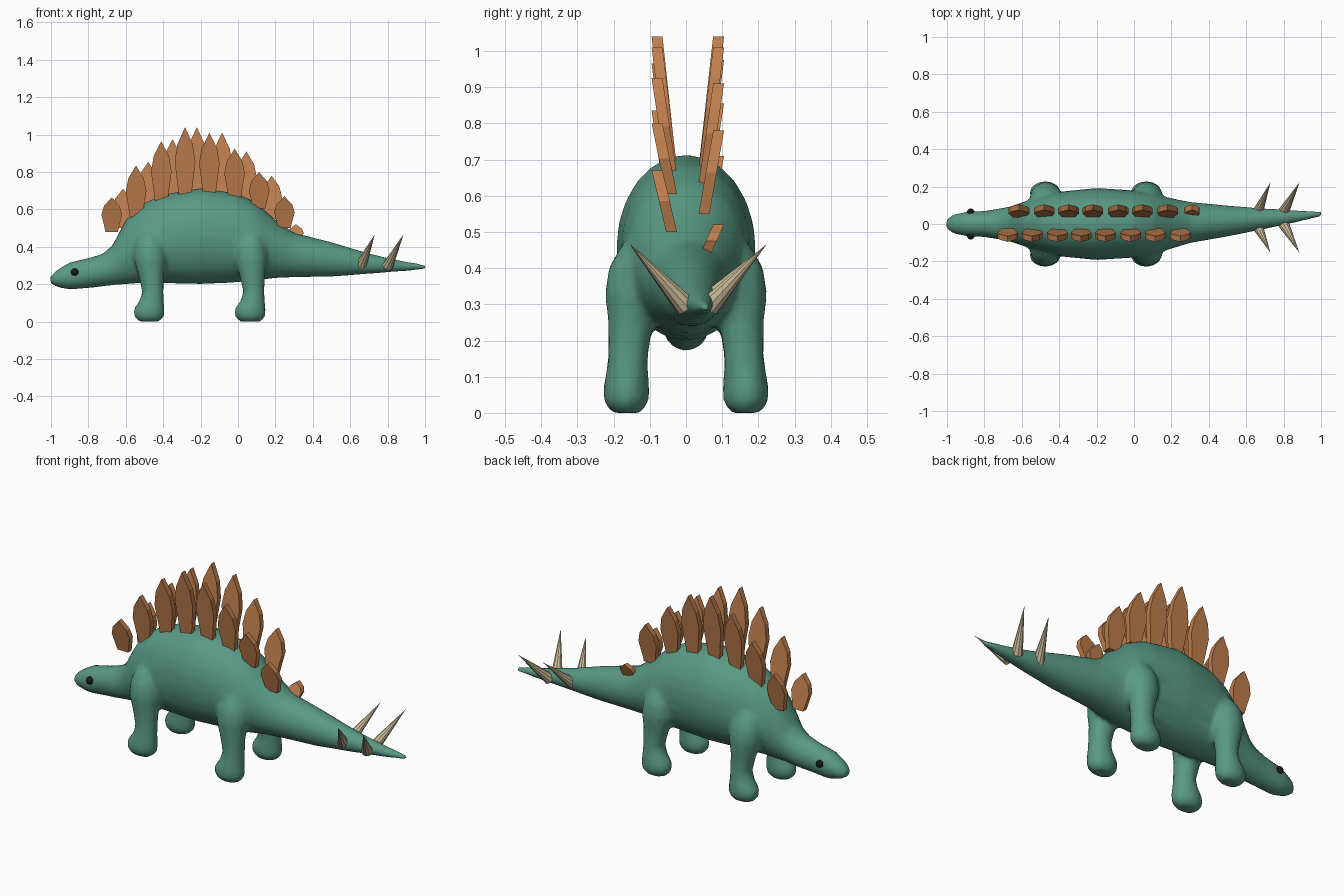
import bpy, bmesh, math
from mathutils import Vector

if "Cube" in bpy.data.objects:
    bpy.data.objects.remove(bpy.data.objects["Cube"])


def material(name, col):
    m = bpy.data.materials.new(name)
    m.diffuse_color = (*col, 1)
    m.use_nodes = True
    m.node_tree.nodes["Principled BSDF"].inputs["Base Color"].default_value = m.diffuse_color
    return m


GREEN = material("skin", (0.10, 0.32, 0.23))
ORANGE = material("plate", (0.52, 0.21, 0.075))
BONE = material("horn", (0.60, 0.50, 0.31))
BLACK = material("eye", (0.01, 0.01, 0.01))


def finish(bm, name, mat):
    bmesh.ops.recalc_face_normals(bm, faces=bm.faces)
    me = bpy.data.meshes.new(name)
    bm.to_mesh(me)
    bm.free()
    ob = bpy.data.objects.new(name, me)
    bpy.context.collection.objects.link(ob)
    me.materials.append(mat)
    return ob


def loft(bm, rings, n=24):
    # each ring: centre, half-axis u, half-axis v
    loops = []
    for c, u, v in rings:
        loops.append([bm.verts.new(Vector(c) + Vector(u) * math.cos(a) + Vector(v) * math.sin(a))
                      for a in (2 * math.pi * i / n for i in range(n))])
    faces = [bm.faces.new(loops[0]), bm.faces.new(loops[-1])]
    for a, b in zip(loops, loops[1:]):
        for i in range(n):
            j = (i + 1) % n
            faces.append(bm.faces.new((a[i], a[j], b[j], b[i])))
    bmesh.ops.recalc_face_normals(bm, faces=faces)


# body: x, bottom, top, half width, sideways drift
spine = [(-1.003, .205, .245, .025, 0), (-.97, .185, .275, .05, 0), (-.9, .17, .318, .065, 0),
         (-.8, .18, .34, .07, 0), (-.72, .188, .365, .083, 0), (-.67, .195, .41, .092, 0),
         (-.6, .20, .545, .115, 0), (-.5, .207, .635, .148, 0), (-.4, .205, .68, .173, 0),
         (-.2, .20, .715, .193, 0), (0, .21, .685, .18, 0), (.1, .22, .635, .165, 0),
         (.2, .233, .545, .135, .003), (.3, .237, .475, .11, .008), (.5, .24, .425, .083, .016),
         (.7, .255, .365, .055, .028), (.85, .267, .33, .036, .04), (1.005, .278, .304, .013, .053)]
bm = bmesh.new()
loft(bm, [((x, d, (b + t) / 2), (0, w, 0), (0, 0, (t - b) / 2)) for x, b, t, w, d in spine])

# legs: z, x, y, radius x, radius y
leg = [(0, -.475, .165, .055, .04), (.03, -.475, .165, .083, .062), (.07, -.475, .165, .083, .064),
       (.11, -.462, .163, .065, .058), (.16, -.455, .16, .057, .055), (.25, -.465, .153, .068, .062),
       (.33, -.47, .147, .086, .077), (.40, -.472, .132, .083, .082), (.46, -.472, .11, .062, .07),
       (.50, -.47, .10, .02, .03)]
for dx in (0, .54):
    for s in (-1, 1):
        loft(bm, [((x + dx, s * y, z), (rx, 0, 0), (0, ry, 0)) for z, x, y, rx, ry in leg])
me_ob = bm
body = bpy.data.meshes.new("body")
bm.to_mesh(body)
bm.free()
body.materials.append(GREEN)
body_ob = bpy.data.objects.new("body", body)
bpy.context.collection.objects.link(body_ob)
m = body_ob.modifiers.new("fuse", "REMESH")
m.mode = 'VOXEL'
m.voxel_size = 0.013
m.use_smooth_shade = True
m = body_ob.modifiers.new("soften", "SMOOTH")
m.factor = 0.5
m.iterations = 6
m = body_ob.modifiers.new("reduce", "DECIMATE")
m.ratio = 0.15

# back plates: x, base z, tip z
right_row = [(-.675, .48, .665), (-.545, .56, .835), (-.41, .64, .965), (-.283, .67, 1.04),
             (-.153, .68, 1.01), (-.018, .66, .925), (.113, .605, .80), (.248, .50, .67)]
left_row = [(-.615, .50, .71), (-.48, .60, .855), (-.35, .66, .975), (-.22, .68, 1.04),
            (-.085, .67, 1.01), (.045, .635, .91), (.18, .55, .78), (.31, .43, .52)]
outline = [(-.6, 0), (.6, 0), (1, .5), (.75, .75), (0, 1), (-.75, .75), (-1, .5)]
for s, row in ((-1, right_row), (1, left_row)):
    for k, (x, z0, z1) in enumerate(row):
        h = z1 - z0
        w = min(.055, .025 + h * .18)
        y0 = .04 if s < 0 else .05
        bm = bmesh.new()
        sides = [[bm.verts.new((x + u * w, s * (y0 + .04 * v) + t, z0 + v * h)) for u, v in outline]
                 for t in (-.015, .015)]
        bm.faces.new(sides[0])
        bm.faces.new(sides[1])
        for i in range(len(outline)):
            j = (i + 1) % len(outline)
            bm.faces.new((sides[0][i], sides[0][j], sides[1][j], sides[1][i]))
        finish(bm, f"back_plate_{'right' if s < 0 else 'left'}_{k + 1}", ORANGE)

# tail spikes
for k, (a, b) in enumerate([((.66, -.01, .305), (.73, -.155, .465)), ((.66, .06, .305), (.73, .223, .465)),
                            ((.80, 0, .295), (.885, -.155, .467)), ((.80, .065, .295), (.885, .223, .467))]):
    a, b = Vector(a), Vector(b)
    bm = bmesh.new()
    bmesh.ops.create_cone(bm, cap_ends=True, segments=10, radius1=.03, radius2=0, depth=(b - a).length)
    bm.transform((b - a).to_track_quat('Z', 'Y').to_matrix().to_4x4())
    bmesh.ops.translate(bm, verts=bm.verts, vec=(a + b) / 2)
    finish(bm, f"tail_spike_{k + 1}", BONE)

# eyes
for s in (-1, 1):
    bm = bmesh.new()
    bmesh.ops.create_uvsphere(bm, u_segments=16, v_segments=10, radius=.02)
    bmesh.ops.translate(bm, verts=bm.verts, vec=(-.873, s * .063, .265))
    for f in bm.faces:
        f.smooth = True
    finish(bm, "eye_right" if s < 0 else "eye_left", BLACK)
